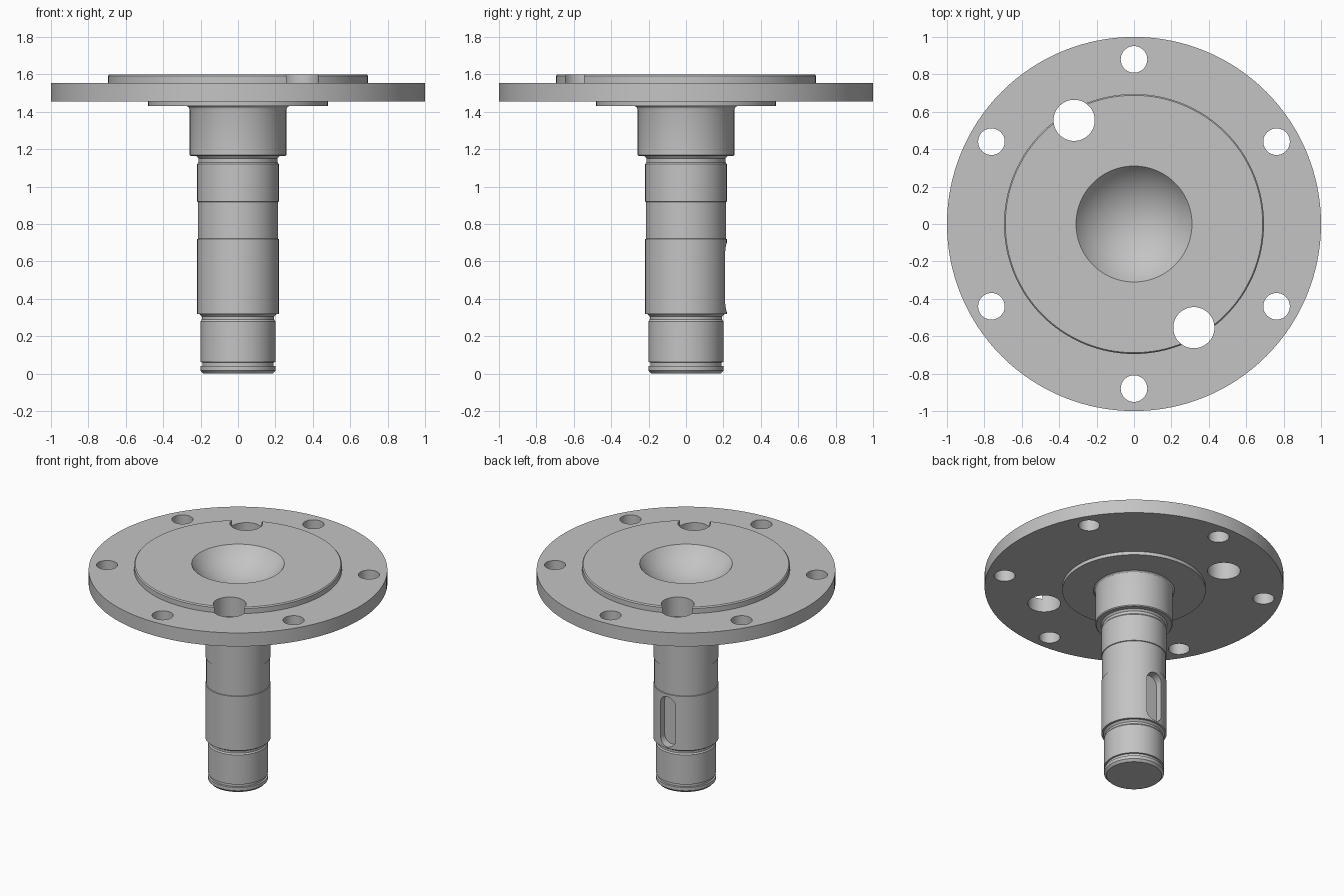
import bpy, bmesh, math
from mathutils import Matrix, Vector

cube = bpy.data.objects.get("Cube")
if cube:
    bpy.data.objects.remove(cube, do_unlink=True)

steel = bpy.data.materials.new("grey_steel")
steel.use_nodes = True
steel.diffuse_color = (0.55, 0.55, 0.55, 1)
steel.node_tree.nodes["Principled BSDF"].inputs["Base Color"].default_value = (0.55, 0.55, 0.55, 1)


def make_object(name, bm):
    bmesh.ops.recalc_face_normals(bm, faces=bm.faces)
    mesh = bpy.data.meshes.new(name)
    bm.to_mesh(mesh)
    bm.free()
    mesh.materials.append(steel)
    obj = bpy.data.objects.new(name, mesh)
    bpy.context.collection.objects.link(obj)
    return obj


def lathe(name, profile, steps=128):
    """Revolve (radius, height) points around z."""
    bm = bmesh.new()
    verts = [bm.verts.new((r, 0, z)) for r, z in profile]
    edges = [bm.edges.new(pair) for pair in zip(verts, verts[1:])]
    bmesh.ops.spin(bm, geom=verts + edges, cent=(0, 0, 0), axis=(0, 0, 1),
                   angle=math.tau, steps=steps, use_duplicate=False)
    bmesh.ops.remove_doubles(bm, verts=bm.verts, dist=0.0005)
    return make_object(name, bm)


def hole_cutter(radius, distance, angle):
    bm = bmesh.new()
    place = Matrix.Translation((distance * math.cos(angle), distance * math.sin(angle), 1.55))
    bmesh.ops.create_cone(bm, cap_ends=True, segments=48, radius1=radius,
                          radius2=radius, depth=0.5, matrix=place)
    return make_object("hole_cutter", bm)


def slot_cutter(half_width, low, high, inner, outer):
    """Round-ended key slot, cut inwards from the back."""
    bm = bmesh.new()
    outline = []
    for i in range(34):
        top = i < 17
        a = math.pi * (i if top else i - 1) / 16
        z = high - half_width if top else low + half_width
        outline.append(bm.verts.new((half_width * math.cos(a), inner, z + half_width * math.sin(a))))
    face = bm.faces.new(outline)
    moved = bmesh.ops.extrude_face_region(bm, geom=[face])["geom"]
    bmesh.ops.translate(bm, vec=Vector((0, outer - inner, 0)),
                        verts=[v for v in moved if isinstance(v, bmesh.types.BMVert)])
    return make_object("slot_cutter", bm)


def cut(target, cutter):
    mod = target.modifiers.new("cut", "BOOLEAN")
    mod.operation = "DIFFERENCE"
    mod.solver = "EXACT"
    mod.object = cutter
    bpy.context.view_layer.objects.active = target
    bpy.ops.object.modifier_apply(modifier=mod.name)
    bpy.data.objects.remove(cutter, do_unlink=True)


# Shaft: chamfered end, ring groove, undercuts and bearing seats
shaft = [(0, 0), (0.185, 0), (0.2, 0.016), (0.2, 0.04), (0.19, 0.042), (0.19, 0.06),
         (0.2, 0.062), (0.2, 0.28), (0.193, 0.29), (0.193, 0.305), (0.205, 0.318),
         (0.218, 0.32), (0.218, 0.72), (0.213, 0.722), (0.213, 0.918), (0.218, 0.92),
         (0.218, 1.12), (0.211, 1.13), (0.211, 1.15), (0.222, 1.163)]
# Collar, flange and raised centre disc
flange = [(0.252, 1.163), (0.258, 1.169), (0.258, 1.41), (0.262, 1.422), (0.272, 1.43),
          (0.48, 1.43), (0.48, 1.455), (1, 1.455), (1, 1.555), (0.695, 1.555),
          (0.695, 1.592), (0.688, 1.6)]
# Spherical dish in the top
rim, depth = 0.31, 0.16
sphere = (rim ** 2 + depth ** 2) / (2 * depth)
spread = math.asin(rim / sphere)
dish = []
for i in range(17):
    a = spread * (1 - i / 16)
    dish.append((sphere * math.sin(a), 1.6 - depth + sphere * (1 - math.cos(a))))

body = lathe("flanged_shaft", shaft + flange + dish)

# Six bolt holes, two larger holes and the key slot
for i in range(6):
    cut(body, hole_cutter(0.071, 0.88, math.radians(30 + 60 * i)))
for degrees in (120, 300):
    cut(body, hole_cutter(0.11, 0.64, math.radians(degrees)))
cut(body, slot_cutter(0.062, 0.33, 0.7, 0.16, 0.3))

bpy.ops.object.select_all(action="DESELECT")
body.select_set(True)
bpy.context.view_layer.objects.active = body
bpy.ops.object.shade_smooth_by_angle(angle=math.radians(25))
